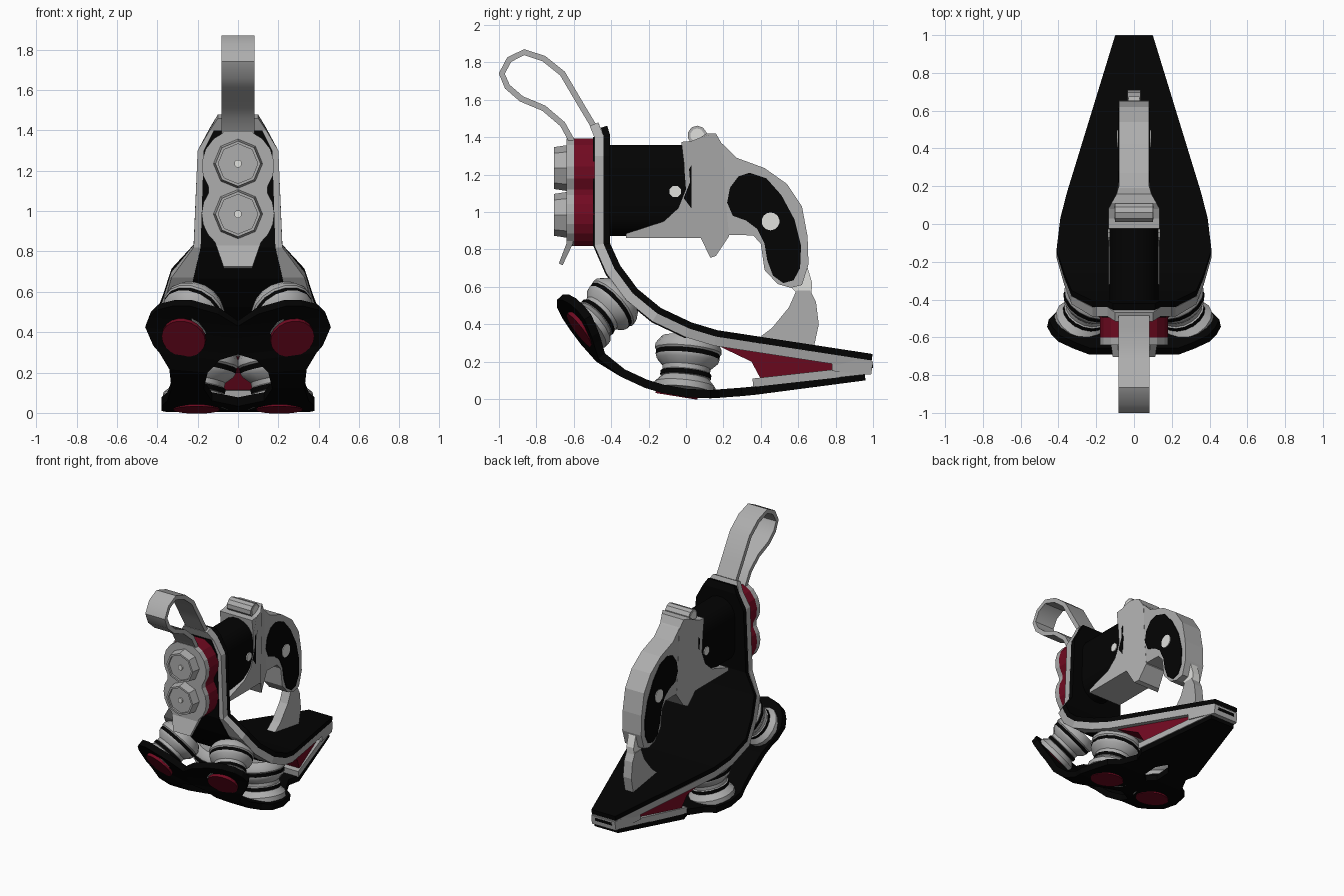
import bpy, bmesh, math
from mathutils import Vector

if "Cube" in bpy.data.objects:
    bpy.data.objects.remove(bpy.data.objects["Cube"])


def material(name, rgb):
    m = bpy.data.materials.new(name)
    m.diffuse_color = (*rgb, 1)
    m.use_nodes = True
    m.node_tree.nodes["Principled BSDF"].inputs["Base Color"].default_value = m.diffuse_color
    return m


BLACK = material("black", (0.001, 0.001, 0.001))
GREY = material("grey", (0.42, 0.42, 0.42))
LIGHT = material("light grey", (0.75, 0.75, 0.73))
RED = material("dark red", (0.165, 0.003, 0.015))


def finish(name, bm, mats, smooth=None, recalc=True):
    bmesh.ops.remove_doubles(bm, verts=bm.verts, dist=1e-5)
    if recalc:
        bmesh.ops.recalc_face_normals(bm, faces=bm.faces)
    me = bpy.data.meshes.new(name)
    bm.to_mesh(me)
    bm.free()
    ob = bpy.data.objects.new(name, me)
    bpy.context.collection.objects.link(ob)
    for m in mats:
        me.materials.append(m)
    if smooth:
        bpy.ops.object.select_all(action='DESELECT')
        ob.select_set(True)
        bpy.context.view_layer.objects.active = ob
        bpy.ops.object.shade_smooth_by_angle(angle=math.radians(smooth))
    return ob


def loft(name, a, b, mat, smooth=None):
    """Solid between two matching loops."""
    bm = bmesh.new()
    va, vb = [bm.verts.new(p) for p in a], [bm.verts.new(p) for p in b]
    n = len(a)
    bm.faces.new(va)
    bm.faces.new(vb)
    for i in range(n):
        bm.faces.new((va[i], va[(i + 1) % n], vb[(i + 1) % n], vb[i]))
    return finish(name, bm, [mat], smooth)


def side_solid(name, pts, width, mat, smooth=None):
    """Side profile (y, z) widened to both sides; width(y, z) is the half width."""
    return loft(name, [(-width(y, z), y, z) for y, z in pts],
                [(width(y, z), y, z) for y, z in pts], mat, smooth)


def lathe(name, prof, origin, axis, segs, mats, bands=(), smooth=None, phase=0.5):
    """Turned part from (radius, height); faces in the listed bands get material 1."""
    q = Vector(axis).to_track_quat('Z', 'Y')
    bm = bmesh.new()
    rings = []
    for r, h in prof:
        rings.append([bm.verts.new(Vector(origin) + q @ Vector(
            (r * math.cos(t), r * math.sin(t), h)))
            for t in [(k + phase) * math.tau / segs for k in range(segs)]])
    for i in range(len(rings) - 1):
        for k in range(segs):
            j = (k + 1) % segs
            f = bm.faces.new((rings[i][k], rings[i][j], rings[i + 1][j], rings[i + 1][k]))
            f.material_index = 1 if i in bands else 0
    bm.faces.new(rings[0])
    bm.faces.new(rings[-1])
    return finish(name, bm, mats, smooth)


def offset(rows, dist):
    """Move rows (y, z, inner x, outer x) along the inward profile normal."""
    out = []
    for i, (y, z, a, b) in enumerate(rows):
        d = dist[i] if isinstance(dist, list) else dist
        p, q = rows[max(i - 1, 0)], rows[min(i + 1, len(rows) - 1)]
        t = Vector((q[0] - p[0], q[1] - p[1])).normalized()
        out.append((y - t.y * d, z + t.x * d, a, b))
    return out


def sheet(name, rows, thick, mat, tilt=0):
    """Curved mirrored plate, thickened inward; tilt pulls its outer edge inward."""
    bm = bmesh.new()
    edge = offset(rows, tilt)
    for (y0, z0, a0, b0), (y1, z1, a1, b1), e0, e1 in zip(rows, rows[1:], edge, edge[1:]):
        i0, i1, o0, o1 = (y0, z0), (y1, z1), e0[:2], e1[:2]
        for quad in (((a0, *i0), (a1, *i1), (b1, *o1), (b0, *o0)),
                     ((-b0, *o0), (-b1, *o1), (-a1, *i1), (-a0, *i0))):
            bm.faces.new([bm.verts.new(p) for p in quad])
    ob = finish(name, bm, [mat], recalc=False)
    mod = ob.modifiers.new("thickness", 'SOLIDIFY')
    mod.thickness, mod.offset = thick, -1
    return ob


# Upper sole: grey shell, black inner lining, black front panel
upper = [(y, z, 0, w) for y, z, w in (
    (-.515, 1.46, .10), (-.49, 1.40, .14), (-.49, 1.30, .20), (-.49, .82, .22),
    (-.425, .67, .33), (-.32, .53, .37), (-.18, .415, .41), (0, .33, .39),
    (.15, .285, .355), (.985, .157, .10))]
sheet("sole_shell", upper, .05, GREY)
sheet("sole_lining", [(-.455, 1.45, 0, .11)] + offset(upper, .05)[1:], .035, BLACK)
panel_widths = (.12, .17, .185, .22, .25, .30, .33)
sheet("sole_front_panel", [(r[0], r[1], 0, w) for r, w in zip(offset(upper[1:8], -.006), panel_widths)],
      .008, BLACK)

# Lower sole with four lobes, a central opening and a tapering tail
lower = [(-.69, .53, .24, .32), (-.69, .49, .10, .40), (-.66, .43, 0, .44),
         (-.62, .37, 0, .46), (-.56, .29, 0, .42), (-.535, .262, .09, .39),
         (-.48, .20, .15, .34), (-.35, .12, .17, .33), (-.22, .06, .13, .35),
         (-.13, .033, 0, .38), (.0, .010, 0, .38), (.13, .004, 0, .35), (.18, .007, .06, .28),
         (.30, .016, .06, .22), (.38, .024, 0, .25), (.96, .10, 0, .10)]
sheet("lower_sole", lower, .045, BLACK, [.03, .07, .09, .095, .07, .055, .02] + [0] * 9)
tail = [(.36, .065, 0, .26), (.99, .135, 0, .10)]
sheet("tail_frame", tail, .045, GREY)
side_solid("tail_core", [(.12, .31), (.35, .20), (.42, .07), (.88, .14), (.88, .20)],
           lambda y, z: .36 - .3 * y, RED)
side_solid("tail_tip", [(.78, .15), (.99, .13), (1.0, .20), (.78, .22)],
           lambda y, z: .385 - .286 * y, GREY)
side_solid("tail_slot", [(.99, .165), (1.0, .165), (1.0, .185), (.99, .185)],
           lambda y, z: .07, BLACK)

# Shock absorbers and round pads, mirrored
shock = [(.165, 0), (.165, .035), (.13, .072), (.137, .076), (.137, .10), (.128, .105),
         (.13, .13), (.165, .165), (.172, .185), (.172, .21), (.18, .22), (.178, .245), (.15, .285)]
front_shock = [(r * .88, h * .9) for r, h in shock]
for s, side in ((1, "right"), (-1, "left")):
    lathe(f"front_shock_{side}", front_shock, (s * .285, -.53, .385), (-s * .33, .70, .64),
          16, [GREY, BLACK], (3, 8), 35)
    lathe(f"bottom_shock_{side}", shock, (s * .213, -.01, .042), (-s * .18, .1, 1),
          16, [GREY, BLACK], (3, 8), 35)
    lathe(f"front_pad_{side}", [(.11, 0), (.11, .066)], (s * .258, -.52, .405),
          (s * .19, -.80, -.6), 20, [RED])
    lathe(f"bottom_pad_{side}", [(.115, 0), (.115, .036)], (s * .205, -.045, .05),
          (0, -.16, -1), 20, [RED])

# Front block: twin-lobed red spacer and grey face plate with a lower tongue
lobes = []
for c, a0, a1 in ((1.225, 90, -36), (.985, 36, -68)):
    for k in range(7):
        t = math.radians(a0 + (a1 - a0) * k / 6)
        lobes.append((.18 * math.cos(t), c + .18 * math.sin(t)))
half = lobes[1:]


def mirrored(pts, y):
    return [(x, y, z) for x, z in pts] + [(-x, y, z) for x, z in reversed(pts)]


loft("red_spacer", mirrored(half, -.60), mirrored(half, -.49), RED)
loft("face_plate", mirrored(half, -.64), mirrored(half, -.60), GREY)
side_solid("face_tongue", [(-.605, .90), (-.64, .90), (-.64, .83), (-.68, .725),
                           (-.66, .715), (-.605, .83)],
           lambda y, z: .07 + .35 * max(0, z - .72), GREY)
for z, n in ((1.235, "upper"), (.985, "lower")):
    lathe(f"{n}_nut", [(.122, 0), (.112, .065), (.098, .065), (.098, .05)],
          (0, -.64, z), (0, -1, 0), 8, [GREY], phase=0)
    lathe(f"{n}_nut_pin", [(.02, 0), (.02, .01)], (0, -.69, z), (0, -1, 0), 8, [LIGHT])

# Pull loop
path = [(-.47, 1.42), (-.56, 1.57), (-.66, 1.74), (-.76, 1.82), (-.865, 1.855), (-.945, 1.815),
        (-.985, 1.74), (-.955, 1.67), (-.88, 1.605), (-.76, 1.555), (-.66, 1.47), (-.61, 1.38)]
loop_rows = [(y, z, 0, .082) for y, z in path]
outer = [r[:2] for r in offset(loop_rows, -.016)]
inner = [r[:2] for r in offset(loop_rows, .016)]
bm = bmesh.new()
rings = [[bm.verts.new(p) for p in ((-.082, *o), (.082, *o), (.082, *i), (-.082, *i))]
         for o, i in zip(outer, inner)]
for a, b in zip(rings, rings[1:]):
    for k in range(4):
        bm.faces.new((a[k], a[(k + 1) % 4], b[(k + 1) % 4], b[k]))
bm.faces.new(rings[0])
bm.faces.new(rings[-1])
finish("pull_loop", bm, [GREY], 40)

# Rounded black receiver
stadium = [(.13 * math.cos(math.radians(t)), (1.23 if t >= 0 else 1.0) + .13 * math.sin(math.radians(t)))
           for t in (80, 60, 40, 20, 0, -1, -20, -40, -60, -80)]
loft("receiver", mirrored(stadium, -.45), mirrored(stadium, .03), BLACK, 35)

# Grey frame, grip and top roller
side_solid("frame", [(-.32, .86), (-.32, .885), (-.12, .95), (-.04, 1.02), (0, 1.12), (-.01, 1.25),
                     (-.025, 1.375), (.03, 1.38), (.08, 1.40), (.11, 1.42), (.16, 1.42), (.20, 1.35),
                     (.21, 1.1), (.23, .87), (.16, .765), (.13, .755), (.08, .86)],
           lambda y, z: .136 - .55 * min(.1, max(0, y - .08)), GREY)
side_solid("grip", [(.15, 1.40), (.20, 1.36), (.27, 1.29), (.42, 1.235), (.54, 1.15), (.62, 1.03),
                    (.65, .87), (.655, .72), (.62, .61), (.56, .595), (.49, .615), (.42, .69),
                    (.40, .83), (.36, .875), (.15, .88)], lambda y, z: .08, GREY)
lathe("top_roller", [(.052, 0), (.052, .2)], (-.1, .06, 1.41), (1, 0, 0), 10, [GREY])
lathe("top_roller_core", [(.037, 0), (.037, .206)], (-.103, .06, 1.41), (1, 0, 0), 10, [LIGHT])

# Grip panels, medallions and receiver pins on both sides
panel = [(.22, 1.05), (.235, 1.13), (.28, 1.19), (.34, 1.21), (.43, 1.18), (.51, 1.09), (.58, .96),
         (.615, .82), (.61, .70), (.575, .635), (.52, .62), (.465, .66), (.435, .74), (.42, .83),
         (.38, .91), (.32, .955), (.25, .98)]
for s, side in ((1, "right"), (-1, "left")):
    loft(f"grip_panel_{side}", [(s * .079, *p) for p in panel], [(s * .086, *p) for p in panel], BLACK)
    lathe(f"medallion_{side}", [(.048, 0), (.048, .011)], (s * .08, .452, .95), (s, 0, 0), 14, [LIGHT])
    lathe(f"receiver_pin_{side}", [(.033, 0), (.033, .022)], (s * .115, -.058, 1.11), (s, 0, 0), 8, [LIGHT])

# Heel fin and the spur joining it to the grip
side_solid("heel_fin", [(.34, .29), (.46, .38), (.55, .49), (.59, .58), (.665, .58), (.695, .52),
                        (.71, .40), (.68, .26)],
           lambda y, z: .035, GREY)
side_solid("heel_spur", [(.55, .61), (.60, .56), (.67, .56), (.675, .62), (.645, .72), (.60, .70)],
           lambda y, z: .03, LIGHT)
